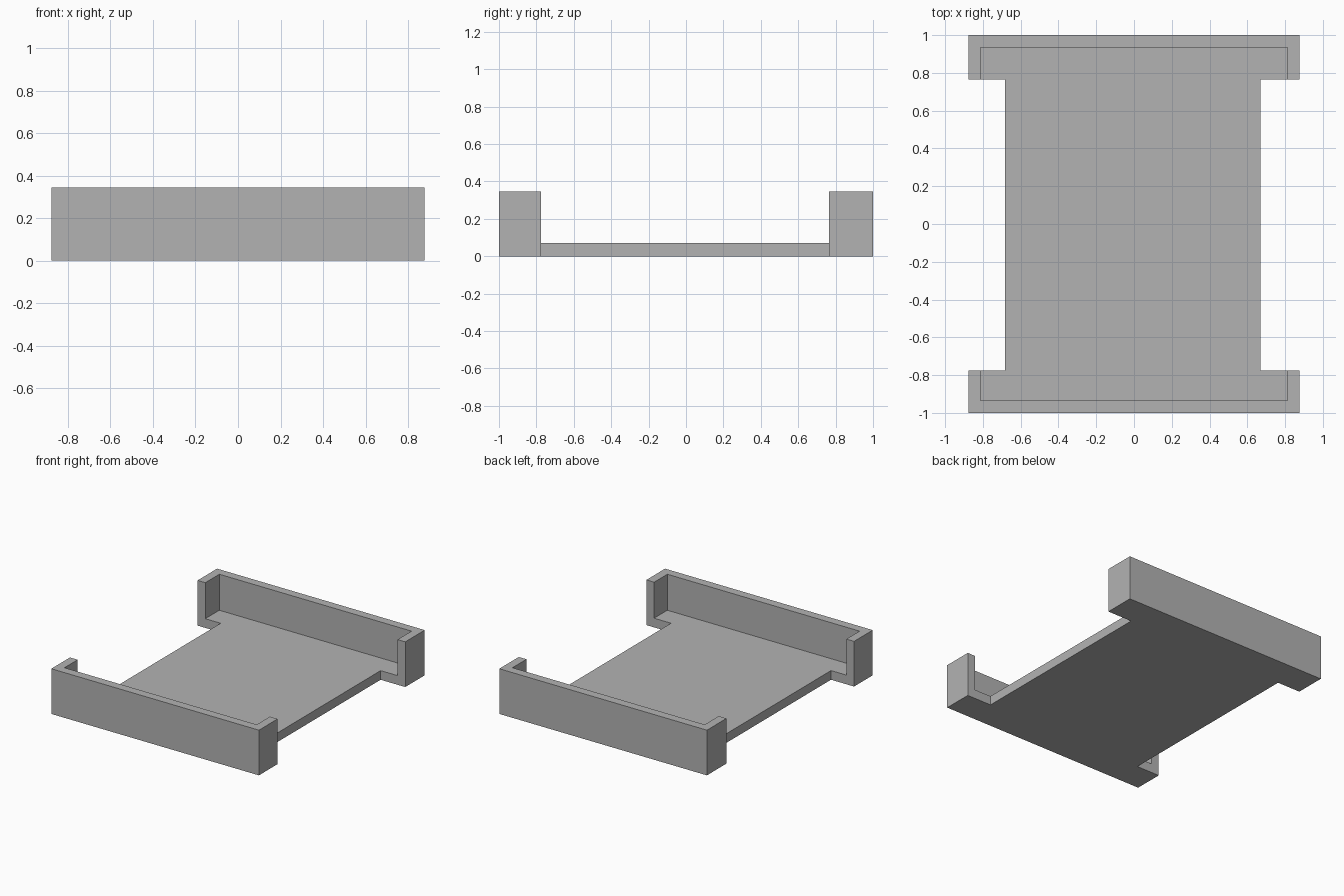
import bpy
import bmesh

HEIGHT, FLOOR = 0.345, 0.07
END_X, INNER_X = 0.877, 0.812          # outside and inside of the end walls
PLATE_L, PLATE_R = -0.682, 0.669       # sides of the narrow middle
FRONT_Y, BACK_Y = -0.775, 0.765        # where the middle meets the ends
INNER_Y = 0.934

cube = bpy.data.objects.get("Cube")
if cube:
    bpy.data.objects.remove(cube, do_unlink=True)

grey = bpy.data.materials.new("plain grey")
grey.use_nodes = True
colour = (0.45, 0.45, 0.45, 1)
grey.diffuse_color = colour
grey.node_tree.nodes["Principled BSDF"].inputs["Base Color"].default_value = colour


def prism(name, outline, z0, z1):
    """Extrude a flat outline from z0 up to z1."""
    bm = bmesh.new()
    face = bm.faces.new([bm.verts.new((x, y, z0)) for x, y in outline])
    top = bmesh.ops.extrude_face_region(bm, geom=[face])["geom"]
    moved = [v for v in top if isinstance(v, bmesh.types.BMVert)]
    bmesh.ops.translate(bm, verts=moved, vec=(0, 0, z1 - z0))
    bmesh.ops.recalc_face_normals(bm, faces=bm.faces)
    mesh = bpy.data.meshes.new(name)
    bm.to_mesh(mesh)
    bm.free()
    obj = bpy.data.objects.new(name, mesh)
    bpy.context.collection.objects.link(obj)
    mesh.materials.append(grey)
    return obj


# Tray body: wide ends joined by a narrower middle
tray = prism("tray", [
    (-END_X, -1), (END_X, -1), (END_X, FRONT_Y), (PLATE_R, FRONT_Y),
    (PLATE_R, BACK_Y), (END_X, BACK_Y), (END_X, 1), (-END_X, 1),
    (-END_X, BACK_Y), (PLATE_L, BACK_Y), (PLATE_L, FRONT_Y), (-END_X, FRONT_Y),
], 0, HEIGHT)

# Pocket: leaves the floor and a thin wall around each end
cutter = prism("pocket_cutter", [
    (-INNER_X, -INNER_Y), (INNER_X, -INNER_Y),
    (INNER_X, INNER_Y), (-INNER_X, INNER_Y),
], FLOOR, HEIGHT + 0.1)
cutter.hide_render = True

cut = tray.modifiers.new("pocket", "BOOLEAN")
cut.operation = "DIFFERENCE"
cut.solver = "EXACT"
cut.object = cutter
bpy.context.view_layer.objects.active = tray
bpy.ops.object.modifier_apply(modifier=cut.name)
bpy.data.objects.remove(cutter, do_unlink=True)
